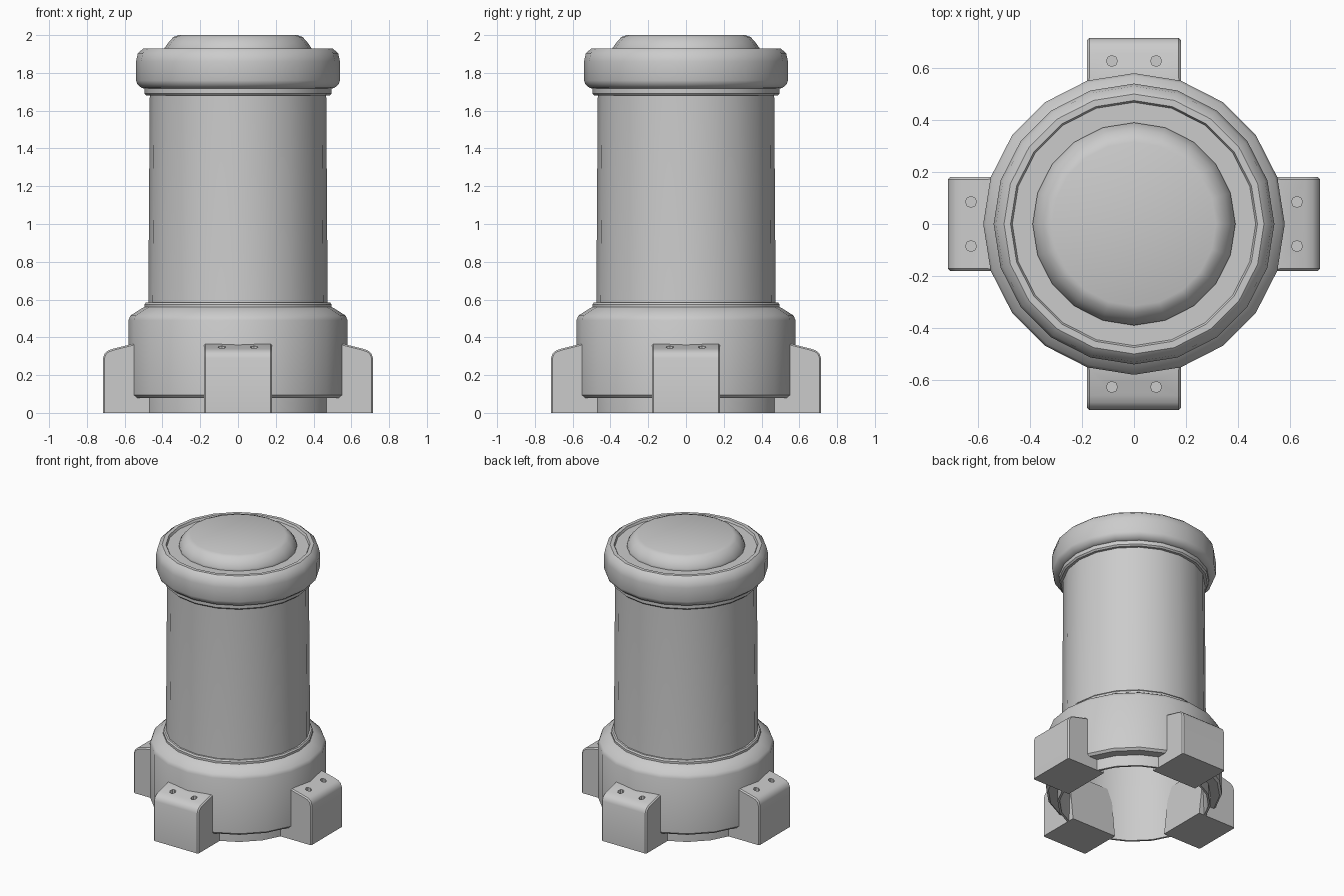
import bpy, bmesh, math
from mathutils import Matrix

if "Cube" in bpy.data.objects:
    bpy.data.objects.remove(bpy.data.objects["Cube"])

SIDES = 20


def finish(name, bm, angle=38):
    bmesh.ops.recalc_face_normals(bm, faces=bm.faces)
    me = bpy.data.meshes.new(name)
    bm.to_mesh(me)
    bm.free()
    ob = bpy.data.objects.new(name, me)
    bpy.context.collection.objects.link(ob)
    bpy.ops.object.select_all(action='DESELECT')
    bpy.context.view_layer.objects.active = ob
    ob.select_set(True)
    if angle:
        bpy.ops.object.shade_smooth_by_angle(angle=math.radians(angle))
    return ob


def lathe(name, profile, closed=False):
    """Revolve (radius, z) points around z; radius 0 becomes a flat cap centre."""
    bm = bmesh.new()
    vs = [bm.verts.new((r, 0, z)) for r, z in profile]
    pairs = list(zip(vs, vs[1:])) + ([(vs[-1], vs[0])] if closed else [])
    geom = vs + [bm.edges.new(p) for p in pairs]
    bmesh.ops.spin(bm, geom=geom, cent=(0, 0, 0), axis=(0, 0, 1),
                   angle=math.tau, steps=SIDES, use_merge=True)
    bmesh.ops.remove_doubles(bm, verts=bm.verts, dist=1e-5)
    return finish(name, bm)


# Hollow barrel, open at the bottom
lathe("barrel", [(0, 1.70), (0.46, 1.70), (0.465, 0.58), (0.49, 0.0), (0.505, 0.0),
                 (0.505, 0.10), (0.475, 0.56), (0.467, 1.70), (0.467, 1.74), (0, 1.74)])

# Wide collar around the foot, with sloped shoulder
lathe("base_collar", [(0.495, 0.08), (0.565, 0.08), (0.58, 0.095), (0.58, 0.49),
                      (0.57, 0.515), (0.51, 0.553), (0.495, 0.56), (0.495, 0.575),
                      (0.487, 0.585), (0.46, 0.585)], closed=True)

# Cap with narrow neck ring, rounded rim, shallow groove and raised lid
lathe("cap", [(0.46, 1.68), (0.485, 1.68), (0.495, 1.69), (0.495, 1.717),
              (0.51, 1.72), (0.533, 1.74), (0.54, 1.76), (0.54, 1.86),
              (0.53, 1.905), (0.50, 1.93), (0.475, 1.93), (0.468, 1.915),
              (0.39, 1.915), (0.39, 1.93), (0.365, 1.965), (0.342, 1.99),
              (0.315, 2.0), (0, 2.0)])


# Four mounting brackets: side profile (distance from axis, z) extruded sideways
HALF = 0.18
side = [(0.41, 0), (0.715, 0), (0.715, 0.29), (0.706, 0.315), (0.687, 0.331),
        (0.66, 0.34), (0.56, 0.365), (0.45, 0.365)]


def bracket(name, turn):
    rot = Matrix.Rotation(turn, 4, 'Z')
    bm = bmesh.new()
    face = bm.faces.new([bm.verts.new((d, -HALF, z)) for d, z in side])
    ext = bmesh.ops.extrude_face_region(bm, geom=[face])["geom"]
    bmesh.ops.translate(bm, vec=(0, 2 * HALF, 0),
                        verts=[v for v in ext if isinstance(v, bmesh.types.BMVert)])
    # Soften only the long side edges of the upper outer profile
    rim = [e for e in bm.edges
           if abs(e.verts[0].co.y - e.verts[1].co.y) < 1e-4
           and min(v.co.x for v in e.verts) > 0.5 and max(v.co.z for v in e.verts) > 0.01]
    bmesh.ops.bevel(bm, geom=rim, offset=0.008, segments=1, affect='EDGES')
    bmesh.ops.transform(bm, matrix=rot, verts=bm.verts)
    ob = finish(name, bm, 0)

    # Two screw holes sunk into the sloped top
    cb = bmesh.new()
    for y in (-0.085, 0.085):
        bmesh.ops.create_cone(cb, cap_ends=True, segments=8, radius1=0.021, radius2=0.021,
                              depth=0.1, matrix=rot @ Matrix.Translation((0.627, y, 0.365)))
    cutter = finish("hole_cutter", cb, 0)
    cutter.hide_render = True
    mod = ob.modifiers.new("holes", 'BOOLEAN')
    mod.operation = 'DIFFERENCE'
    mod.solver = 'EXACT'
    mod.object = cutter
    bpy.ops.object.select_all(action='DESELECT')
    bpy.context.view_layer.objects.active = ob
    ob.select_set(True)
    bpy.ops.object.modifier_apply(modifier=mod.name)
    bpy.data.objects.remove(cutter)
    bpy.ops.object.shade_smooth_by_angle(angle=math.radians(35))


for i, label in enumerate(("right", "back", "left", "front")):
    bracket(label + "_bracket", i * math.pi / 2)
